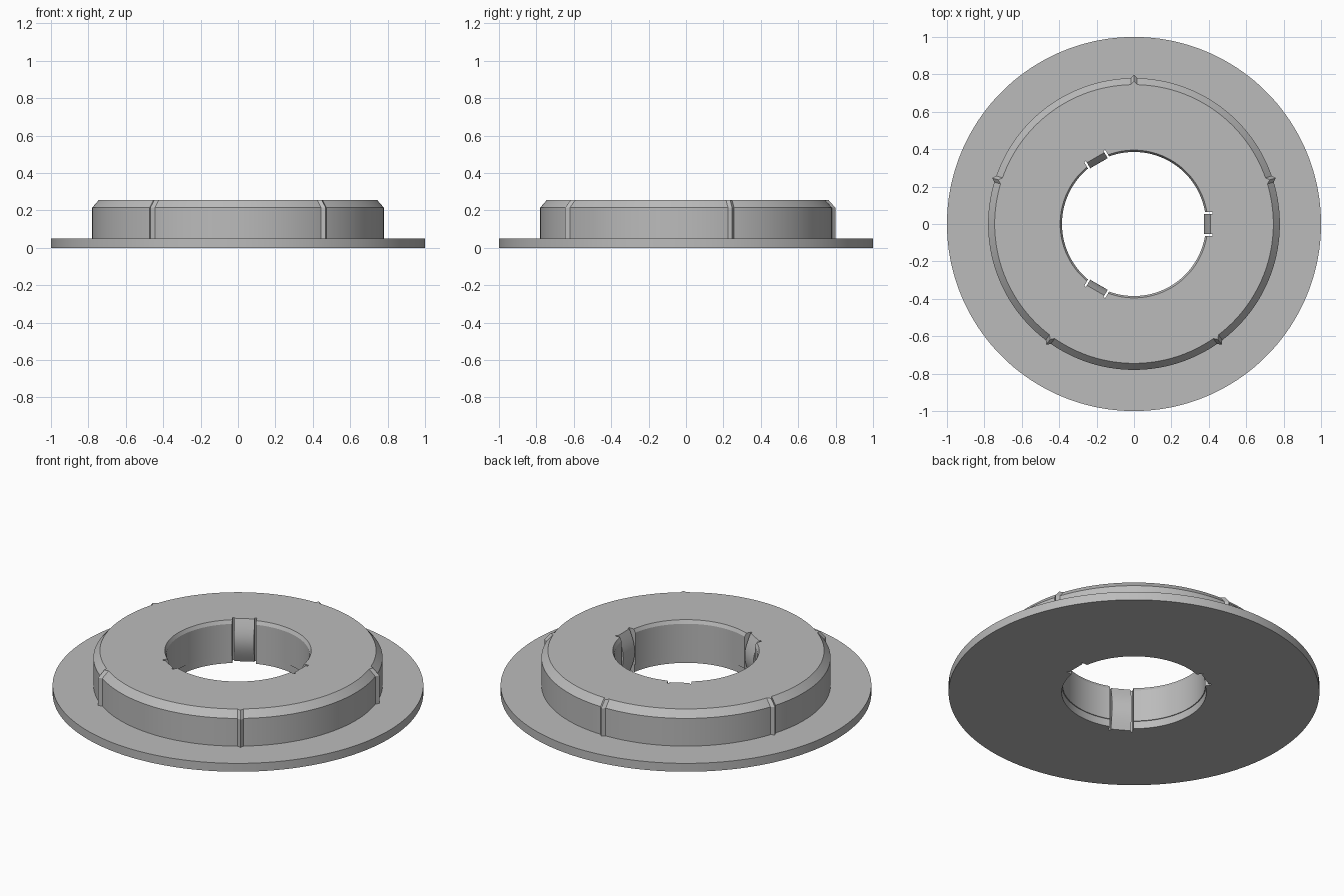
import bpy, bmesh
from math import cos, sin, pi, radians

if "Cube" in bpy.data.objects:
    bpy.data.objects.remove(bpy.data.objects["Cube"])

grey = bpy.data.materials.new("plain grey")
grey.use_nodes = True
grey.diffuse_color = (0.5, 0.5, 0.5, 1)
grey.node_tree.nodes["Principled BSDF"].inputs["Base Color"].default_value = (0.5, 0.5, 0.5, 1)


def loft(name, rings, closed=False):
    """Join equal rings of points with quads; cap the ends unless closed."""
    bm = bmesh.new()
    rows = [[bm.verts.new(p) for p in ring] for ring in rings]
    n, count = len(rows[0]), len(rows)
    for i in range(count if closed else count - 1):
        a, b = rows[i], rows[(i + 1) % count]
        for j in range(n):
            k = (j + 1) % n
            bm.faces.new((a[j], a[k], b[k], b[j]))
    if not closed:
        bm.faces.new(rows[0])
        bm.faces.new(rows[-1])
    bmesh.ops.recalc_face_normals(bm, faces=bm.faces)
    mesh = bpy.data.meshes.new(name)
    bm.to_mesh(mesh)
    bm.free()
    mesh.materials.append(grey)
    obj = bpy.data.objects.new(name, mesh)
    bpy.context.collection.objects.link(obj)
    return obj


def smooth(obj):
    bpy.ops.object.select_all(action='DESELECT')
    obj.select_set(True)
    bpy.context.view_layer.objects.active = obj
    bpy.ops.object.shade_smooth_by_angle(angle=radians(25))


# Flange and hub turned from one profile, with a stepped and chamfered bore
profile = [(1, 0), (1, 0.05), (0.78, 0.05), (0.78, 0.215), (0.745, 0.255),
           (0.395, 0.255), (0.385, 0.235), (0.385, 0.045), (0.39, 0.045), (0.39, 0)]
SEGMENTS = 180
turns = [2 * pi * i / SEGMENTS for i in range(SEGMENTS)]
body = loft("flanged_hub", [[(r * cos(t), r * sin(t), z) for r, z in profile] for t in turns], True)

# Bore pockets that leave a thin slot on each side of every clip
pocket_half, clip_half, pocket_depth = 0.065, 0.054, 0.42
for i in range(3):
    angle = i * 2 * pi / 3
    pocket = loft(f"pocket_cutter_{i + 1}", [
        [(x, y, z) for x, y in ((0.3, -pocket_half), (pocket_depth, -pocket_half),
                                (pocket_depth, pocket_half), (0.3, pocket_half))]
        for z in (-0.1, 0.4)])
    pocket.rotation_euler.z = angle
    pocket.hide_render = True
    pocket.hide_set(True)
    cut = body.modifiers.new("clip pocket", 'BOOLEAN')
    cut.object = pocket
    cut.solver = 'EXACT'

    # Spring clip with a face that bulges into the bore
    steps = 16
    face = [(0.41 - 0.035 * sin(pi * s / steps), 0.255 * s / steps) for s in range(steps + 1)]
    section = face + [(pocket_depth + 0.001, 0.255), (pocket_depth + 0.001, 0)]
    clip = loft(f"spring_clip_{i + 1}", [[(x, y, z) for x, z in section]
                                        for y in (-clip_half, clip_half)])
    clip.rotation_euler.z = angle
    smooth(clip)

# Apply the pockets, then shade the turned body
bpy.context.view_layer.objects.active = body
for cut in list(body.modifiers):
    bpy.ops.object.modifier_apply(modifier=cut.name)
smooth(body)

# Five pointed crush ribs following the hub wall and its chamfer
for i in range(5):
    rib = loft(f"crush_rib_{i + 1}", [
        [(r - 0.012, -0.028, z), (r + 0.018, 0, z), (r - 0.012, 0.028, z)]
        for r, z in ((0.78, 0.04), (0.78, 0.215), (0.745, 0.255))])
    rib.rotation_euler.z = radians(90 + 72 * i)
